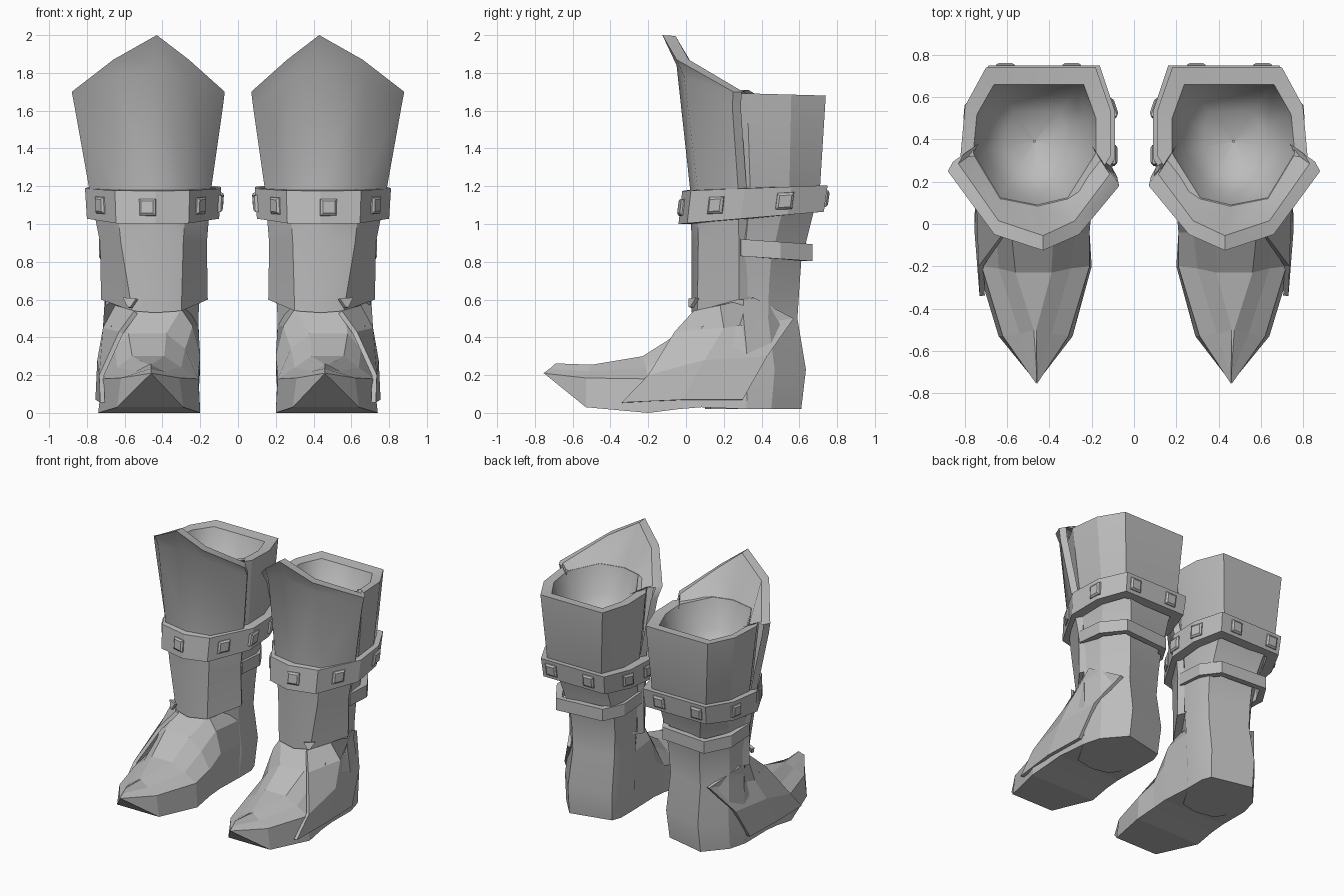
import bpy, bmesh, math
from mathutils import Vector

if "Cube" in bpy.data.objects:
    bpy.data.objects.remove(bpy.data.objects["Cube"])

leather = bpy.data.materials.new("grey_leather")
leather.diffuse_color = (0.5, 0.5, 0.5, 1)
leather.use_nodes = True
leather.node_tree.nodes["Principled BSDF"].inputs["Base Color"].default_value = leather.diffuse_color


def finish(name, bm, thick=0, smooth=30, recalc=True):
    """Turn a bmesh into one object, thicken it inward and mirror it to the other boot."""
    if recalc:
        bmesh.ops.recalc_face_normals(bm, faces=bm.faces)
    me = bpy.data.meshes.new(name)
    bm.to_mesh(me)
    bm.free()
    me.materials.append(leather)
    ob = bpy.data.objects.new(name, me)
    bpy.context.collection.objects.link(ob)
    bpy.ops.object.select_all(action='DESELECT')
    ob.select_set(True)
    bpy.context.view_layer.objects.active = ob
    if thick:
        s = ob.modifiers.new("thickness", 'SOLIDIFY')
        s.thickness, s.offset = thick, -1
    m = ob.modifiers.new("other_boot", 'MIRROR')
    m.use_mirror_merge = False
    for mod in list(ob.modifiers):
        bpy.ops.object.modifier_apply(modifier=mod.name)
    if smooth:
        bpy.ops.object.shade_smooth_by_angle(angle=math.radians(smooth))
    return ob


def loft(name, rings, closed=True, caps=(True, True), wrap=False, recalc=True, **kw):
    """Skin rows of points with quads."""
    bm = bmesh.new()
    rows = [[bm.verts.new(p) for p in r] for r in rings]
    n = len(rows[0])
    pairs = list(zip(rows, rows[1:])) + ([(rows[-1], rows[0])] if wrap else [])
    for a, b in pairs:
        for i in range(n if closed else n - 1):
            j = (i + 1) % n
            bm.faces.new((a[i], a[j], b[j], b[i]))
    if closed and not wrap:
        if caps[0]:
            bm.faces.new(rows[0])
        if caps[1]:
            bm.faces.new(rows[-1])
    return finish(name, bm, recalc=closed and recalc, **kw)


# Shared leg outline, scaled per height; the lower leg turns its back corner inward
OUTLINE = [(.1, 1), (.83, 1), (.97, .75), (1, .43), (.78, .06), (.48, 0), (.23, .06), (0, .43), (0, .72)]
ANKLE = [(.05, .86), (.66, 1), (.93, .69)] + OUTLINE[3:]


def ring(x0, x1, y0, y1, z_front, z_back, turn=0):
    pts = []
    for (u, v), (p, q) in zip(OUTLINE, ANKLE):
        u, v = u + turn * (p - u), v + turn * (q - v)
        pts.append(Vector((x0 + u * (x1 - x0), y0 + v * (y1 - y0), z_front + v * (z_back - z_front))))
    return pts


# Leg shaft from the heel up to the top rim
mouth = ring(.18, .76, .09, .66, 1.70, 1.67)
loft("shaft_and_heel", [
    ring(.215, .72, .10, .61, .02, .02, 1),
    ring(.20, .72, .10, .635, .23, .23, 1),
    ring(.21, .70, .09, .59, .50, .50, 1),
    ring(.20, .705, .08, .60, .66, .66, 1),
    ring(.19, .71, .08, .61, .80, .80, .9),
    ring(.18, .73, .07, .67, 1.02, 1.04, .5),
    ring(.15, .77, .06, .71, 1.2, 1.2),
    ring(.11, .82, .01, .74, 1.70, 1.68),
    mouth], caps=(True, False), smooth=20)

# Smooth bowl-shaped lining inside the shaft
loft("lining", [
    ring(.465, .475, .385, .395, 1.36, 1.36),
    ring(.33, .61, .24, .53, 1.39, 1.39),
    ring(.24, .70, .15, .61, 1.49, 1.49),
    mouth], caps=(False, False), recalc=False, smooth=85)

# Flared shin guard, rising to a peak and folding over into the shaft mouth
guard = [
    [(.20, .33, .62), (.32, .12, .56), (.44, .09, .55), (.55, .12, .56), (.69, .35, .62)],
    [(.16, .27, .60), (.30, .06, .54), (.44, .03, .53), (.56, .06, .54), (.725, .28, .60)],
    [(.165, .27, .9), (.29, .065, .9), (.45, .03, .9), (.62, .065, .9), (.73, .28, .9)],
    [(.14, .27, 1.2), (.27, .055, 1.2), (.45, .02, 1.2), (.65, .06, 1.2), (.79, .275, 1.2)],
    [(.08, .225, 1.62), (.26, -.01, 1.78), (.43, -.05, 1.84), (.66, -.01, 1.78), (.865, .245, 1.62)],
    [(.07, .18, 1.70), (.26, -.05, 1.87), (.43, -.125, 2.0), (.66, -.05, 1.87), (.88, .25, 1.70)],
    [(.115, .235, 1.71), (.28, .015, 1.87), (.43, -.055, 1.995), (.64, .015, 1.87), (.83, .285, 1.71)],
    [(.18, .335, 1.68), (.313, .124, 1.69), (.458, .09, 1.69), (.632, .124, 1.69), (.76, .335, 1.68)]]
for row in guard:
    (a, b, c), (d, e, f) = row[0], row[-1]
    row.insert(0, (a + .025, b + .045, c))
    row.append((d - .025, e + .045, f))
loft("shin_guard", guard, closed=False, smooth=45)

# Wide studded belt
low = ring(.10, .80, -.04, .73, 1.0, 1.065)
top = ring(.09, .81, -.02, .75, 1.175, 1.205)
loft("belt", [low, top, ring(.16, .74, .05, .68, 1.185, 1.2), ring(.17, .73, .05, .66, 1.0, 1.06)],
     wrap=True, smooth=0)

# Square studs: (belt side, position along it)
bm = bmesh.new()
for i, t in [(0, .25), (0, .85), (2, .1), (3, .5), (4, .8), (6, .35), (7, .1), (8, .1)]:
    j = (i + 1) % len(low)
    a, b = low[i].lerp(low[j], t), top[i].lerp(top[j], t)
    side = (top[j] - top[i]).normalized()
    up = (b - a).normalized()
    out = up.cross(side).normalized()
    mid = (a + b) / 2
    if out.dot(mid - Vector((.45, .36, 1.1))) < 0:
        out = -out
    quads = []
    for r, d in ((.046, -.01), (.044, .006), (.032, .016)):
        quads.append([bm.verts.new(mid + side * r * sx + up * r * sz + out * d)
                      for sx, sz in ((-1, -1), (1, -1), (1, 1), (-1, 1))])
    for p, q in zip(quads, quads[1:]):
        for k in range(4):
            bm.faces.new((p[k], p[(k + 1) % 4], q[(k + 1) % 4], q[k]))
    bm.faces.new(quads[0])
    bm.faces.new(quads[2])
finish("studs", bm, smooth=0)

# Narrow strap around the calf
calf = [(.735, .29), (.73, .5), (.62, .67), (.25, .64), (.165, .5), (.165, .29)]
loft("calf_strap", [[(x, y, z - .07 * (y - .29)) for x, y in calf] for z in (.83, .92)],
     closed=False, thick=.05, smooth=0)


# Foot: cross-sections from toe to instep, each level is (inner x, outer x, z, y shift)
def section(y, *levels):
    left = [(a, y + s, z) for a, b, z, s in levels]
    right = [(b, y + s, z) for a, b, z, s in levels]
    return left + right[::-1]


loft("foot", [
    section(-.75, (.459, .461, .208, 0), (.458, .462, .21, -.005), (.459, .461, .235, .03),
            (.459, .461, .262, .06)),
    section(-.53, (.29, .64, .03, 0), (.31, .62, .185, 0), (.39, .54, .22, .01), (.462, .474, .255, .03)),
    section(-.20, (.20, .74, .0, 0), (.21, .72, .18, 0), (.30, .64, .24, -.01), (.39, .56, .30, -.03)),
    section(-.04, (.21, .73, .02, 0), (.21, .71, .22, 0), (.28, .65, .34, 0), (.38, .58, .42, 0)),
    section(.08, (.21, .73, .03, 0), (.20, .71, .30, 0), (.24, .67, .46, 0), (.30, .56, .55, 0)),
    section(.32, (.215, .72, .02, 0), (.205, .715, .28, 0), (.21, .70, .46, 0), (.25, .66, .55, 0)),
    section(.42, (.26, .65, .021, 0), (.26, .65, .28, 0), (.26, .64, .46, 0), (.29, .60, .55, 0))],
    smooth=0)

# Folded leather flap over the outer side of the foot
loft("side_flap", [
    [(.73, -.34, .055), (.755, -.02, .07), (.745, .30, .07)],
    [(.735, -.20, .20), (.745, .10, .28), (.715, .43, .30)],
    [(.63, -.06, .43), (.715, .20, .45), (.595, .57, .50)],
    [(.55, .04, .54), (.65, .18, .57), (.705, .36, .61)]],
    closed=False, thick=.025, smooth=0)

# Small pointed tab at the lower edge of the shin guard
loft("guard_tab", [[(.53, .03, .60), (.60, .07, .605)], [(.56, .03, .555), (.575, .04, .555)]],
     closed=False, thick=.02, smooth=0)
